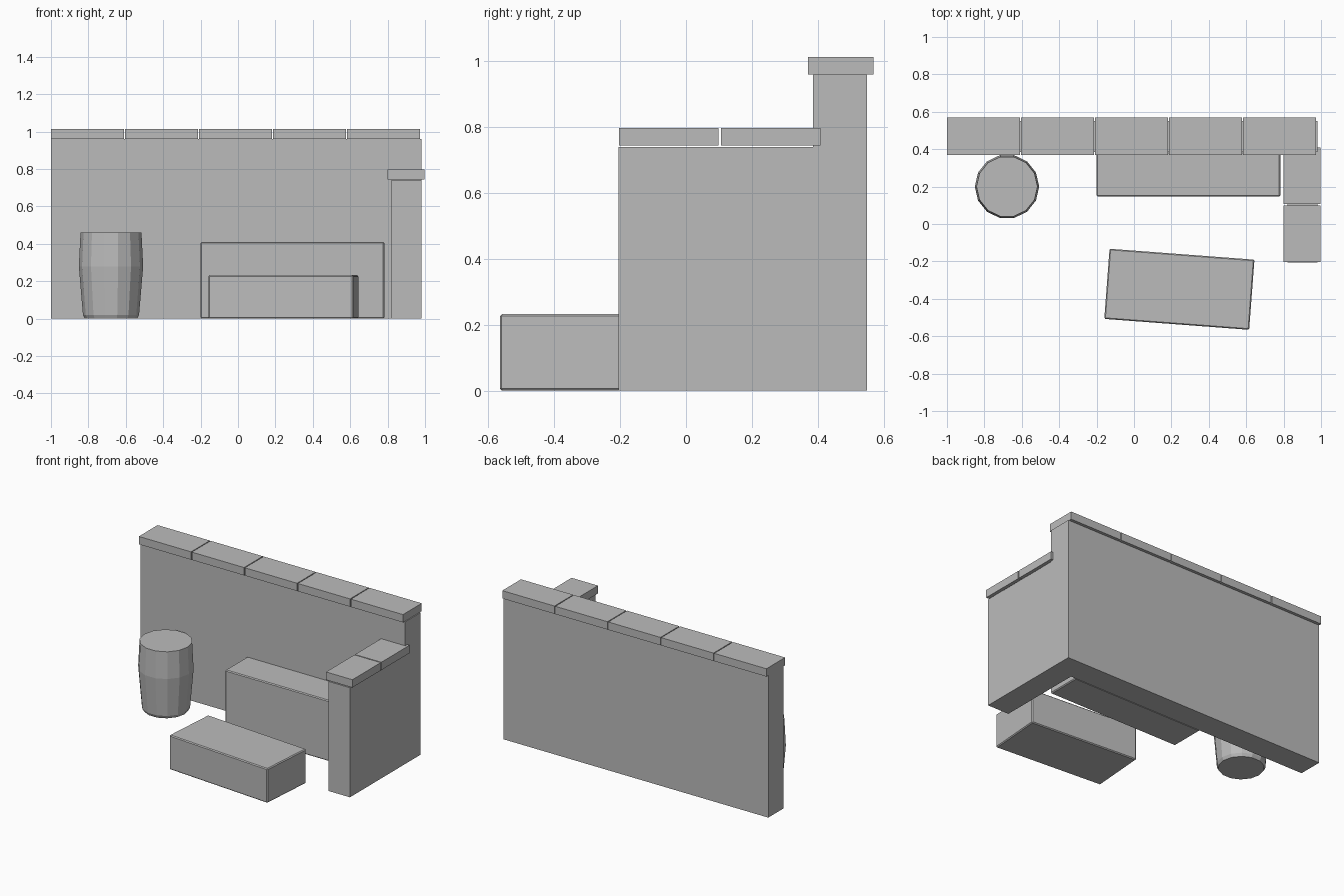
import bpy, bmesh, math
from mathutils import Matrix, Vector

if "Cube" in bpy.data.objects:
    bpy.data.objects.remove(bpy.data.objects["Cube"], do_unlink=True)

grey = bpy.data.materials.new("plain_grey")
grey.use_nodes = True
COLOR = (0.5, 0.5, 0.5, 1)
grey.diffuse_color = COLOR
grey.node_tree.nodes["Principled BSDF"].inputs["Base Color"].default_value = COLOR


def finish(name, bm):
    bmesh.ops.recalc_face_normals(bm, faces=bm.faces)
    mesh = bpy.data.meshes.new(name)
    bm.to_mesh(mesh)
    bm.free()
    mesh.materials.append(grey)
    obj = bpy.data.objects.new(name, mesh)
    bpy.context.collection.objects.link(obj)
    return obj


def box(name, low, high, turn=0, bevel=0):
    low, high = Vector(low), Vector(high)
    bm = bmesh.new()
    bmesh.ops.create_cube(bm, size=1)
    bmesh.ops.scale(bm, vec=high - low, verts=bm.verts)
    if bevel:
        bmesh.ops.bevel(bm, geom=bm.edges[:], offset=bevel, segments=1, affect='EDGES')
    obj = finish(name, bm)
    obj.location = (low + high) / 2
    obj.rotation_euler.z = math.radians(turn)
    return obj


def raise_faces(bm, faces, height, keep=False):
    geom = bmesh.ops.extrude_face_region(bm, geom=faces, use_keep_orig=keep)["geom"]
    verts = [g for g in geom if isinstance(g, bmesh.types.BMVert)]
    bmesh.ops.translate(bm, vec=(0, 0, height), verts=verts)
    return [g for g in geom if isinstance(g, bmesh.types.BMFace)]


# L-shaped wall: low side return and taller back
bm = bmesh.new()
points = [(-1, .385), (.82, .385), (.98, .385), (.98, .55), (-1, .55), (.82, -.205), (.98, -.205)]
v = [bm.verts.new((x, y, 0)) for x, y in points]
floor = [bm.faces.new(v[:5]), bm.faces.new((v[5], v[6], v[2], v[1]))]
tops = raise_faces(bm, floor, .74, keep=True)
back = [f for f in tops if f.calc_center_median().y > .4]
raise_faces(bm, back, .22)
finish("wall", bm)

# Coping stones on the back wall
for i in range(5):
    x = -1 + i * .396
    box(f"back_coping_{i + 1}", (x, .37, .96), (x + .39, .57, 1.013))

# Coping stones on the side wall
for i in range(2):
    y = -.203 + i * .309
    box(f"side_coping_{i + 1}", (.8, y, .745), (.997, y + .302, .798))

# Crates
box("large_crate", (-.2, .147, 0), (.782, .385, .41), bevel=.006)
box("small_crate", (-.146, -.537, 0), (.631, -.161, .232), turn=-4.3, bevel=.006)

# Barrel: stacked rings with capped ends
bm = bmesh.new()
SIDES = 14
rings = []
for r, z in [(.14, 0), (.15, .02), (.172, .28), (.163, .46)]:
    ring = bmesh.ops.create_circle(bm, segments=SIDES, radius=r,
                                   matrix=Matrix.Translation((0, 0, z)) @ Matrix.Rotation(math.pi / 2, 4, 'Z'))
    rings.append(ring["verts"])
for a, b in zip(rings, rings[1:]):
    for i in range(SIDES):
        j = (i + 1) % SIDES
        bm.faces.new((a[i], a[j], b[j], b[i]))
bm.faces.new(rings[0])
bm.faces.new(rings[-1])
barrel = finish("barrel", bm)
barrel.location = (-.679, .2, 0)
